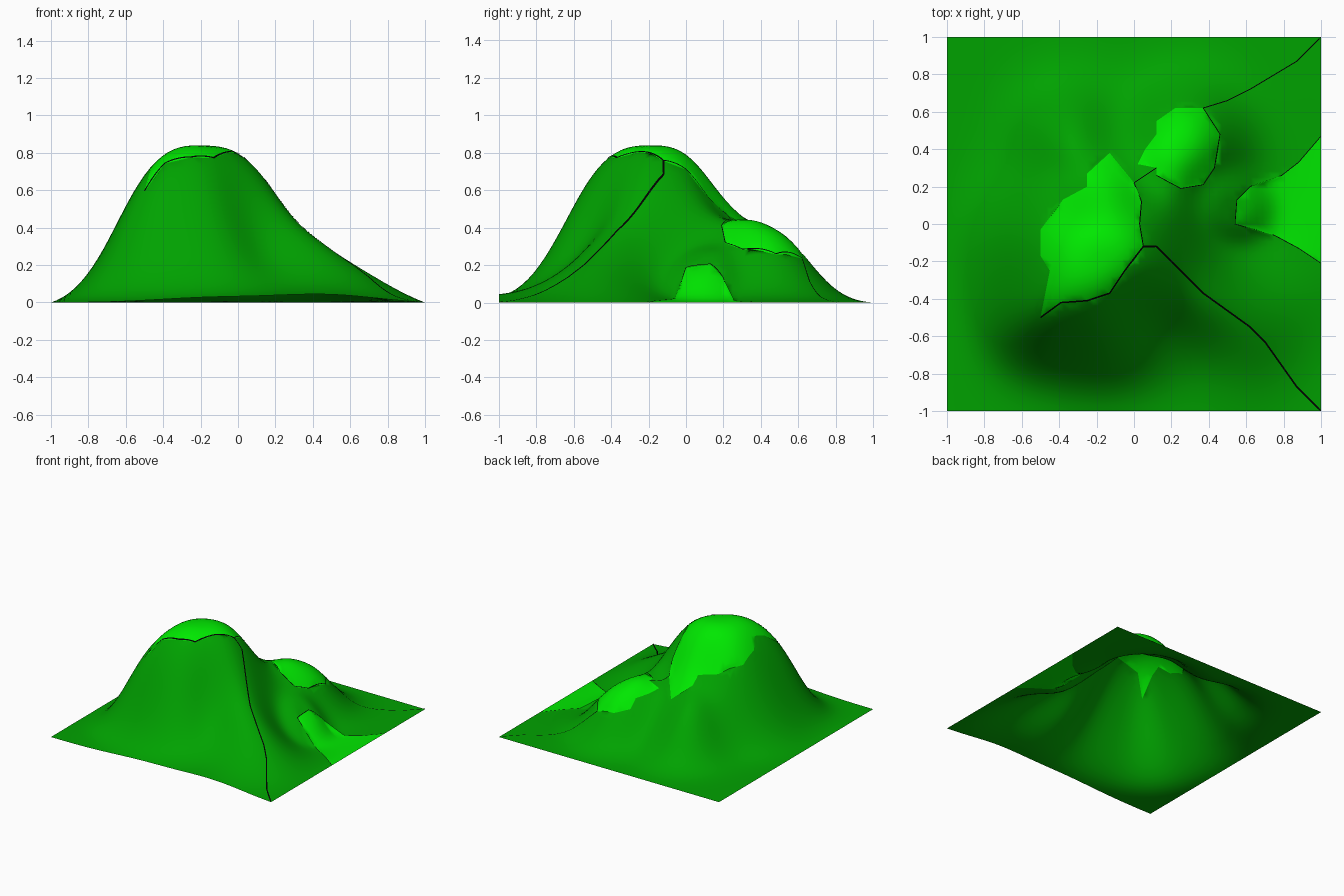
import bpy
import math
from mathutils import Vector
from mathutils.geometry import delaunay_2d_cdt

if "Cube" in bpy.data.objects:
    bpy.data.objects.remove(bpy.data.objects["Cube"], do_unlink=True)


def make_material(name, colour):
    mat = bpy.data.materials.new(name)
    mat.use_nodes = True
    rgba = (*colour, 1.0)
    mat.diffuse_color = rgba
    mat.node_tree.nodes["Principled BSDF"].inputs["Base Color"].default_value = rgba
    return mat


dark_green = make_material("dark green", (0.0, 0.36, 0.0))
bright_green = make_material("bright green", (0.0, 0.82, 0.0))
black = make_material("black", (0.0, 0.0, 0.0))


# Mounds and hollows: centre, height, radius, steepness
MOUNDS = [
    ((-0.18, -0.19), 0.84, 0.52, 2.9),     # main peak
    ((-0.55, -0.53), 0.16, 0.22, 2),       # peak shoulder
    ((0.08, -0.5), -0.14, 0.2, 2),         # hollow on the front slope
    ((0.4, -0.4), 0.1, 0.22, 2),           # upper front spur
    ((0.58, -0.52), 0.16, 0.3, 2),         # lower front spur
    ((0.27, 0.43), 0.37, 0.3, 2.3),        # rear knoll
    ((0.05, 0.2), -0.09, 0.15, 2),         # saddle between peak and knoll
    ((-0.34, 0.48), 0.26, 0.25, 2),        # rear shoulder
    ((-0.3, 0.18), -0.07, 0.16, 2),        # rear shelf
    ((0.54, 0.09), 0.13, 0.17, 3),         # side spur
    ((0.36, -1.0), 0.035, 0.4, 2),         # front rim
]


def ground(x, y):
    fade = (1 - abs(x) ** 16) * (1 - max(y, 0) ** 16)
    total = 0
    for (cx, cy), height, radius, power in MOUNDS:
        total += height * math.exp(-(math.hypot(x - cx, y - cy) / radius) ** power)
    return max(0.0, fade * total)


# Outlines of the bright patches, seen from above
SUMMIT = [(0.05, -0.12), (0.03, 0), (0.04, 0.12), (0, 0.22), (-0.13, 0.38),
          (-0.25, 0.27), (-0.25, 0.2), (-0.38, 0.13), (-0.5, -0.03), (-0.5, -0.17),
          (-0.45, -0.25), (-0.5, -0.5), (-0.39, -0.42), (-0.25, -0.41),
          (-0.13, -0.37), (-0.05, -0.25)]
KNOLL = [(0.02, 0.32), (0.12, 0.3), (0.12, 0.26), (0.25, 0.19), (0.37, 0.21),
         (0.43, 0.3), (0.46, 0.48), (0.37, 0.62), (0.22, 0.62), (0.12, 0.55),
         (0.12, 0.48), (0.06, 0.4)]
MEADOW = [(1, -0.21), (1, 0.47), (0.88, 0.33), (0.79, 0.26), (0.62, 0.2),
          (0.55, 0.13), (0.54, 0), (0.75, -0.06), (0.88, -0.13)]
PATCHES = [SUMMIT, KNOLL, MEADOW]


def inside(x, y, outline):
    hit = False
    for (ax, ay), (bx, by) in zip(outline, outline[1:] + outline[:1]):
        if (ay > y) != (by > y) and x < ax + (y - ay) * (bx - ax) / (by - ay):
            hit = not hit
    return hit


# Ground sheet: an even grid with the patch outlines cut into it
STEPS = 64
points = [Vector((2 * i / STEPS - 1, 2 * j / STEPS - 1))
          for i in range(STEPS + 1) for j in range(STEPS + 1)]
cuts = []
for outline in PATCHES:
    first = len(points)
    points += [Vector(p) for p in outline]
    cuts += [(first + i, first + (i + 1) % len(outline)) for i in range(len(outline))]
flat, _, faces, *_ = delaunay_2d_cdt(points, cuts, [], 0, 0.0001)

mesh = bpy.data.meshes.new("hillside")
mesh.from_pydata([(p.x, p.y, ground(p.x, p.y)) for p in flat], [], faces)
mesh.materials.append(dark_green)
mesh.materials.append(bright_green)
for poly in mesh.polygons:
    c = poly.center
    poly.material_index = int(any(inside(c.x, c.y, o) for o in PATCHES))
    poly.use_smooth = True
    if poly.normal.z < 0:
        poly.flip()
mesh.update()
bpy.context.collection.objects.link(bpy.data.objects.new("hillside", mesh))


def add_line(name, path, width):
    """Thin dark strip that follows the ground."""
    samples = []
    for a, b in zip(path, path[1:]):
        a, b = Vector(a), Vector(b)
        samples += [a.lerp(b, k / 8) for k in range(8)]
    samples.append(Vector(path[-1]))
    verts = []
    for i, p in enumerate(samples):
        t = (samples[min(i + 1, len(samples) - 1)] - samples[max(i - 1, 0)]).normalized()
        side = Vector((-t.y, t.x)) * width / 2
        for q in (p - side, p + side):
            x, y = max(-1, min(1, q.x)), max(-1, min(1, q.y))
            verts.append((x, y, ground(x, y) + 0.003))
    strip = bpy.data.meshes.new(name)
    strip.from_pydata(verts, [], [(i, i + 2, i + 3, i + 1)
                                  for i in range(0, len(verts) - 2, 2)])
    strip.materials.append(black)
    for poly in strip.polygons:
        if poly.normal.z < 0:
            poly.flip()
    bpy.context.collection.objects.link(bpy.data.objects.new(name, strip))


# Dark seams: two trails to the corners and the edges of the patches
add_line("front_trail", [(0.05, -0.12), (0.12, -0.12), (0.37, -0.37), (0.62, -0.55),
                         (0.7, -0.63), (0.87, -0.87), (1, -1)], 0.009)
add_line("rear_trail", [(0.37, 0.62), (0.5, 0.66), (0.62, 0.72), (0.87, 0.87), (1, 1)], 0.005)
add_line("summit_front_edge", SUMMIT[11:] + SUMMIT[:1], 0.008)
add_line("summit_side_edge", SUMMIT[:4], 0.005)
add_line("saddle_edge", [SUMMIT[3], KNOLL[1]], 0.005)
add_line("knoll_edge", KNOLL[2:8], 0.004)
add_line("meadow_edge", MEADOW[1:] + MEADOW[:1], 0.004)
